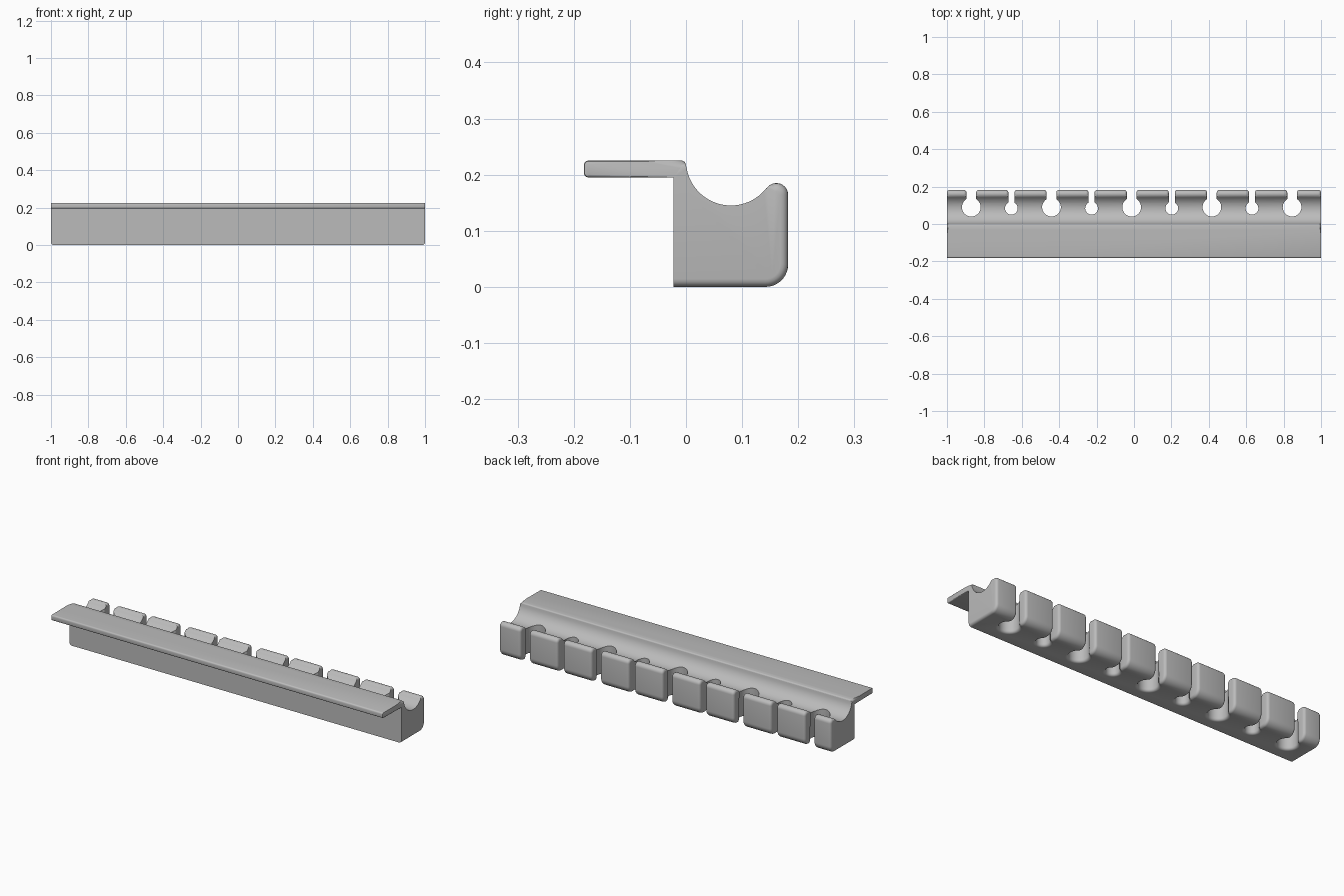
import bpy, bmesh
from math import sin, cos, radians, hypot

cube = bpy.data.objects.get("Cube")
if cube:
    bpy.data.objects.remove(cube, do_unlink=True)

grey = bpy.data.materials.new("plain grey")
grey.use_nodes = True
grey.diffuse_color = (0.5, 0.5, 0.5, 1)
grey.node_tree.nodes["Principled BSDF"].inputs["Base Color"].default_value = (0.5, 0.5, 0.5, 1)


def arc(cy, cz, r, start, end, n):
    steps = [radians(start + (end - start) * i / n) for i in range(n + 1)]
    return [(cy + r * cos(a), cz + r * sin(a)) for a in steps]


def extruded(name, points, vector):
    """Prism from a closed 3D outline."""
    bm = bmesh.new()
    face = bm.faces.new([bm.verts.new(p) for p in points])
    out = bmesh.ops.extrude_face_region(bm, geom=[face])
    moved = [g for g in out["geom"] if isinstance(g, bmesh.types.BMVert)]
    bmesh.ops.translate(bm, verts=moved, vec=vector)
    bmesh.ops.recalc_face_normals(bm, faces=bm.faces)
    mesh = bpy.data.meshes.new(name)
    bm.to_mesh(mesh)
    bm.free()
    obj = bpy.data.objects.new(name, mesh)
    bpy.context.collection.objects.link(obj)
    return obj


# Cross-section: mounting lip, trough, rounded rim, rounded back, flat front
profile = arc(-0.174, 0.203, 0.008, 270, 180, 4)
profile += arc(-0.174, 0.217, 0.008, 180, 90, 4)
profile += arc(-0.008, 0.217, 0.008, 90, 0, 4)
profile += arc(0.08, 0.225, 0.08, 190, 322, 28)
profile += arc(0.161, 0.164, 0.021, 140, 0, 10)
profile += arc(0.142, 0.04, 0.04, 0, -90, 10)
profile += [(-0.022, 0), (-0.022, 0.195)]
rack = extruded("holder_rail", [(-1, y, z) for y, z in profile], (2, 0, 0))

# Keyhole slots, alternating large and small, open to the back
cutters = []
for i in range(9):
    x = -0.87 + i * 0.2144
    radius, half, cy = (0.05, 0.027, 0.09) if i % 2 == 0 else (0.034, 0.016, 0.084)
    neck = 31 if i % 2 == 0 else 28
    outline = arc(x, cy, radius, 90 + neck, 450 - neck, 36)
    half = radius * sin(radians(neck))
    outline += [(x + half, 0.3), (x - half, 0.3)]
    cutter = extruded("slot_cutter", [(px, py, -0.1) for px, py in outline], (0, 0, 0.5))
    mod = rack.modifiers.new("slot", "BOOLEAN")
    mod.object, mod.operation, mod.solver = cutter, "DIFFERENCE", "EXACT"
    cutters.append(cutter)

bpy.context.view_layer.update()
evaluated = rack.evaluated_get(bpy.context.evaluated_depsgraph_get())
rack.modifiers.clear()
rack.data = bpy.data.meshes.new_from_object(evaluated)
for cutter in cutters:
    bpy.data.objects.remove(cutter, do_unlink=True)

# Round the cut edges along the underside, back and rim, and the ends
bm = bmesh.new()
bm.from_mesh(rack.data)
bmesh.ops.remove_doubles(bm, verts=bm.verts, dist=0.0002)


def outer(edge):
    a, b = (v.co for v in edge.verts)
    m = (a + b) / 2
    trough = hypot(m.y - 0.08, m.z - 0.225) < 0.081
    across = abs(edge.link_faces[0].normal.x) > 0.99 or abs(edge.link_faces[1].normal.x) > 0.99
    under = a.z < 0.0005 and b.z < 0.0005
    return m.y > -0.021 and not trough and (across or under)


def round_edges(rule, width, segments):
    edges = [e for e in bm.edges if len(e.link_faces) == 2
             and e.calc_face_angle(0) > radians(50) and rule(e)]
    bmesh.ops.bevel(bm, geom=edges, offset=width, segments=segments, profile=0.5,
                    affect="EDGES", clamp_overlap=False)


def lip_end(edge):
    return all(abs(v.co.x) > 0.999 and v.co.z > 0.194 and v.co.y < -0.001 for v in edge.verts)


round_edges(outer, 0.014, 4)
round_edges(lip_end, 0.004, 2)
bmesh.ops.recalc_face_normals(bm, faces=bm.faces)
bm.to_mesh(rack.data)
bm.free()

rack.data.materials.clear()
rack.data.materials.append(grey)
bpy.ops.object.select_all(action="DESELECT")
rack.select_set(True)
bpy.context.view_layer.objects.active = rack
bpy.ops.object.shade_smooth_by_angle(angle=radians(35))
